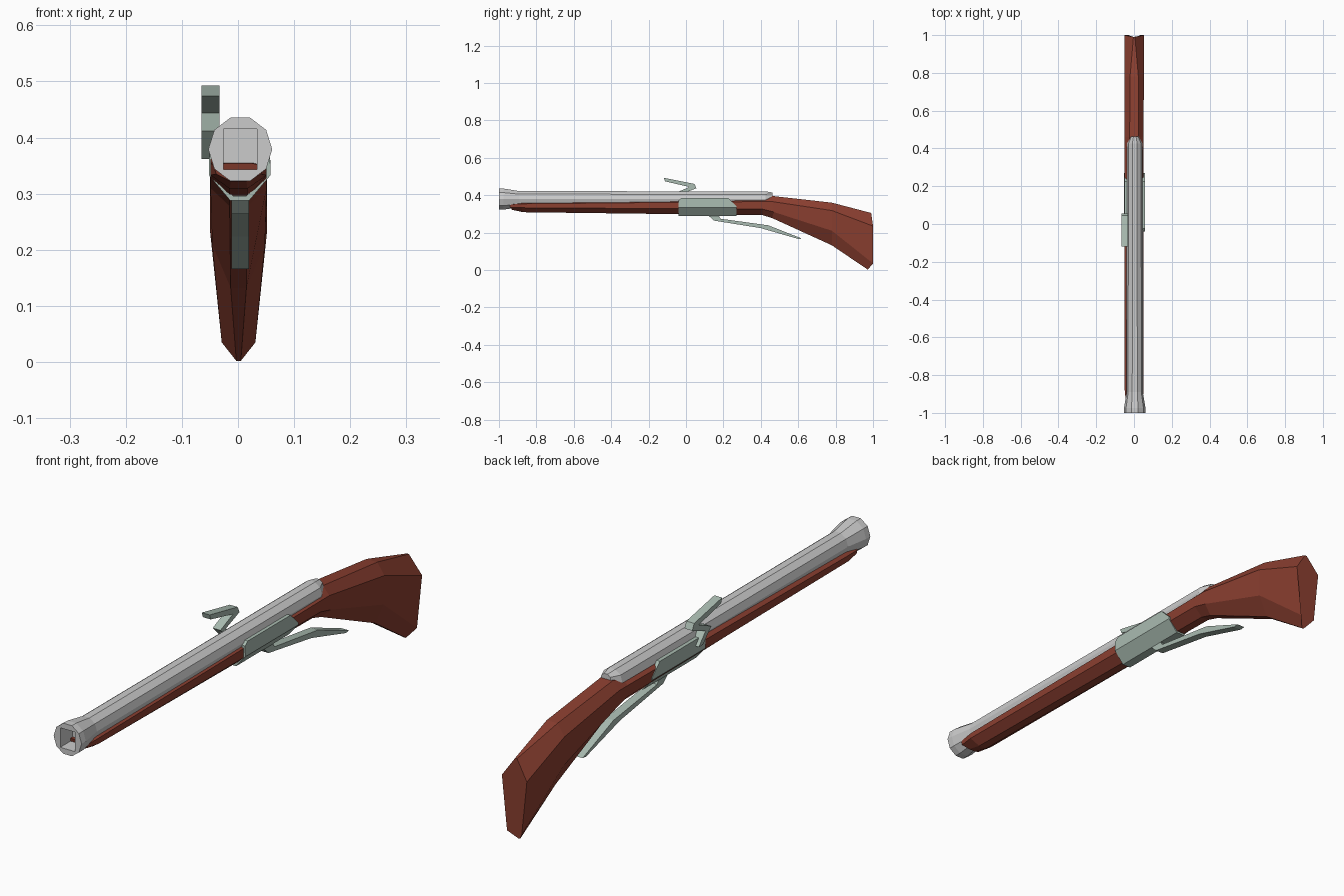
import bpy, bmesh, math

if "Cube" in bpy.data.objects:
    bpy.data.objects.remove(bpy.data.objects["Cube"])


def colour(name, rgb):
    m = bpy.data.materials.new(name)
    m.diffuse_color = (*rgb, 1)
    m.use_nodes = True
    m.node_tree.nodes["Principled BSDF"].inputs["Base Color"].default_value = m.diffuse_color
    return m


WOOD = colour("red_wood", (0.26, 0.05, 0.03))
STEEL = colour("pale_steel", (0.40, 0.50, 0.44))


def finish(name, bm, mat=None):
    bmesh.ops.recalc_face_normals(bm, faces=bm.faces)
    me = bpy.data.meshes.new(name)
    bm.to_mesh(me)
    bm.free()
    ob = bpy.data.objects.new(name, me)
    bpy.context.collection.objects.link(ob)
    if mat:
        me.materials.append(mat)
    return ob


def loft(name, rings, mat=None, caps=True):
    """Join equal-length closed rings of points into a skin."""
    bm = bmesh.new()
    vs = [[bm.verts.new(p) for p in r] for r in rings]
    n = len(vs[0])
    for a, b in zip(vs, vs[1:]):
        for i in range(n):
            j = (i + 1) % n
            bm.faces.new((a[i], a[j], b[j], b[i]))
    if caps:
        bm.faces.new(vs[0])
        bm.faces.new(vs[-1])
    return finish(name, bm, mat)


def slab(name, outline, x0, x1, mat):
    """Side outline (y, z) extruded across x."""
    return loft(name, [[(x, y, z) for y, z in outline] for x in (x0, x1)], mat)


# Barrel: ten-sided, flared muzzle, tapered breech
CX, CZ = 0.004, 0.379
profile = [(-1.0, 0.057, CZ), (-0.975, 0.057, CZ), (-0.89, 0.043, CZ),
           (0.425, 0.042, CZ), (0.462, 0.022, 0.393)]
rings = [[(CX + r * math.cos(k * math.tau / 10), y,
           cz + 1.04 * r * math.sin(k * math.tau / 10)) for k in range(10)]
         for y, r, cz in profile]
barrel = loft("barrel", rings)

# Square bore cut into the muzzle
bore = slab("bore_cutter", [(-1.1, CZ - 0.036), (-0.93, CZ - 0.036),
                            (-0.93, CZ + 0.036), (-1.1, CZ + 0.036)],
            CX - 0.03, CX + 0.03, None)
cut = barrel.modifiers.new("bore", "BOOLEAN")
cut.operation = "DIFFERENCE"
cut.solver = "EXACT"
cut.object = bore
bpy.context.view_layer.objects.active = barrel
bpy.ops.object.modifier_apply(modifier="bore")
bpy.data.objects.remove(bore)

# Stock: mirrored half sections as (y, half width, z), top to bottom
sections = [
    [(-0.94, 0.024, 0.354), (-0.94, 0.044, 0.350), (-0.94, 0.040, 0.335), (-0.93, 0.014, 0.322)],
    [(-0.88, 0.030, 0.360), (-0.88, 0.050, 0.354), (-0.88, 0.050, 0.333), (-0.87, 0.016, 0.309)],
    [(0.41, 0.030, 0.385), (0.41, 0.050, 0.366), (0.41, 0.050, 0.325), (0.41, 0.016, 0.293)],
    [(0.46, 0.024, 0.396), (0.46, 0.050, 0.366), (0.47, 0.050, 0.310), (0.46, 0.016, 0.278)],
    [(0.78, 0.022, 0.360), (0.78, 0.051, 0.318), (0.78, 0.047, 0.210), (0.78, 0.014, 0.132)],
    [(0.99, 0.004, 0.305), (1.0, 0.051, 0.235), (1.0, 0.030, 0.035), (0.972, 0.004, 0.002)],
]
rings = []
for s in sections:
    right = [(w + 0.001, y, z) for y, w, z in s]
    left = [(-w + 0.001, y, z) for y, w, z in reversed(s)]
    rings.append(right + left)
loft("stock", rings, WOOD)

# Receiver plate wrapped around the stock, upper corners sloped
half = [(0.054, 0.385), (0.055, 0.333), (0.017, 0.288)]
inner = [(0.040, 0.385), (0.045, 0.335), (0.012, 0.296)]
rings = []
for y, top in ((-0.04, 0.372), (-0.025, 0.385), (0.225, 0.385), (0.27, 0.342)):
    out = [(w, min(z, top)) for w, z in half]
    inn = [(w, min(z, top)) for w, z in inner]
    loop = out + [(-w, z) for w, z in reversed(out)]
    loop += [(-w, z) for w, z in inn] + list(reversed(inn))
    rings.append([(0.003 + x, y, z) for x, z in loop])
bm_ob = loft("receiver_plate", rings, STEEL, caps=False)
bm = bmesh.new()
bm.from_mesh(bm_ob.data)
bm.verts.ensure_lookup_table()
for base in (0, 36):
    v = bm.verts
    for i in range(5):  # close the U-shaped ends
        bm.faces.new([v[base + k] for k in (i, i + 1, 10 - i, 11 - i)])
bmesh.ops.recalc_face_normals(bm, faces=bm.faces)
bm.to_mesh(bm_ob.data)
bm.free()

# Zigzag match holder on the left side
slab("match_holder", [
    (-0.118, 0.493), (0.045, 0.460), (0.056, 0.437), (-0.022, 0.407),
    (0.018, 0.362), (-0.006, 0.362), (-0.055, 0.412), (0.018, 0.444),
    (-0.112, 0.474)], -0.065, -0.033, STEEL)

# Long trigger lever under the stock
slab("trigger_lever", [
    (0.11, 0.300), (0.17, 0.300), (0.185, 0.274), (0.44, 0.239),
    (0.62, 0.168), (0.60, 0.166), (0.40, 0.224), (0.15, 0.264)],
    -0.012, 0.020, STEEL)
